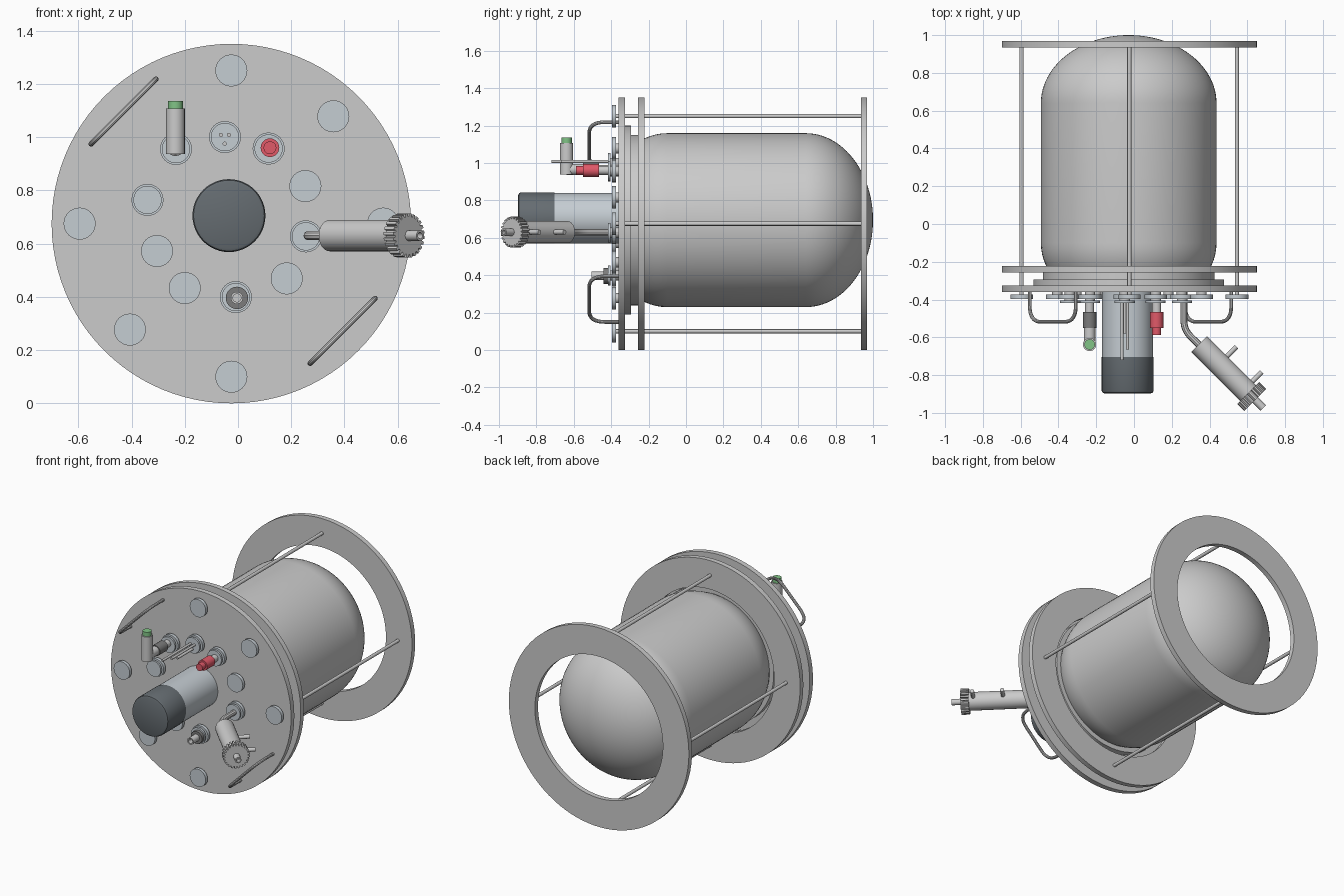
import bpy, bmesh, math
from mathutils import Vector, Matrix

if "Cube" in bpy.data.objects:
    bpy.data.objects.remove(bpy.data.objects["Cube"])

CX, CZ = -0.025, 0.675          # centre of the plates
FRONT = Vector((0, -1, 0))
BACK = Vector((0, 1, 0))


def material(name, rgb):
    m = bpy.data.materials.new(name)
    m.diffuse_color = (*rgb, 1)
    m.use_nodes = True
    m.node_tree.nodes["Principled BSDF"].inputs["Base Color"].default_value = m.diffuse_color
    return m


light = material("light_steel", (0.56, 0.61, 0.65))
dark = material("dark_grey", (0.13, 0.15, 0.165))
mid = material("mid_grey", (0.2, 0.2, 0.2))
red = material("red", (0.75, 0.1, 0.14))
green = material("green", (0.22, 0.55, 0.24))


def finish(name, bm, mat=None):
    bmesh.ops.remove_doubles(bm, verts=bm.verts, dist=1e-5)
    bmesh.ops.recalc_face_normals(bm, faces=bm.faces)
    me = bpy.data.meshes.new(name)
    bm.to_mesh(me)
    bm.free()
    ob = bpy.data.objects.new(name, me)
    bpy.context.collection.objects.link(ob)
    if mat:
        me.materials.append(mat)
    bpy.ops.object.select_all(action='DESELECT')
    ob.select_set(True)
    bpy.context.view_layer.objects.active = ob
    bpy.ops.object.shade_smooth_by_angle(angle=math.radians(35))
    return ob


def revolve(name, profile, origin, axis, mat=None, segs=32, closed=False):
    """Spin (radius, distance along axis) points around an axis."""
    rot = Vector(axis).to_track_quat('Z', 'Y').to_matrix().to_4x4()
    mtx = Matrix.Translation(Vector(origin)) @ rot
    bm = bmesh.new()
    rings = []
    for r, h in profile:
        rings.append([bm.verts.new(mtx @ Vector((r * math.cos(a), r * math.sin(a), h)))
                      if r > 0 or i == 0 else None
                      for i, a in enumerate(2 * math.pi * k / segs for k in range(segs))])
    pairs = list(zip(rings, rings[1:])) + ([(rings[-1], rings[0])] if closed else [])
    for a, b in pairs:
        for i in range(segs):
            j = (i + 1) % segs
            quad = [a[i] or a[0], a[j] or a[0], b[j] or b[0], b[i] or b[0]]
            bm.faces.new(list(dict.fromkeys(quad)))
    return finish(name, bm, mat)


def cyl(name, p0, p1, r, mat=None, segs=24, bevel=0.0):
    d = Vector(p1) - Vector(p0)
    n = d.length
    end = [(r, n - bevel), (r - bevel * 0.3, n - bevel * 0.3), (r - bevel, n)] if bevel else [(r, n)]
    return revolve(name, [(0, 0), (r, 0)] + end + [(0, n)], p0, d, mat, segs)


def ycyl(name, x, z, y0, y1, r, mat=None, segs=24, bevel=0.0):
    return cyl(name, (x, y0, z), (x, y1, z), r, mat, segs, bevel)


def pipe(name, pts, r, bend):
    """Round tube through points with rounded corners."""
    pts = [Vector(p) for p in pts]
    path = [pts[0]]
    for a, b, c in zip(pts, pts[1:], pts[2:]):
        s, e = b + (a - b).normalized() * bend, b + (c - b).normalized() * bend
        for k in range(9):
            t = k / 8
            path.append(s * (1 - t) ** 2 + b * 2 * t * (1 - t) + e * t * t)
    path.append(pts[-1])
    cu = bpy.data.curves.new(name, 'CURVE')
    cu.dimensions = '3D'
    cu.bevel_depth = r
    cu.bevel_resolution = 3
    cu.use_fill_caps = True
    sp = cu.splines.new('POLY')
    sp.points.add(len(path) - 1)
    for p, v in zip(sp.points, path):
        p.co = (*v, 1)
    tmp = bpy.data.objects.new(name + "_path", cu)
    bpy.context.collection.objects.link(tmp)
    bm = bmesh.new()
    bm.from_mesh(tmp.to_mesh())
    bpy.data.objects.remove(tmp)
    return finish(name, bm)


# Front plate and the two open rings
ycyl("front_plate", CX, CZ, -0.325, -0.36, 0.675, segs=96)
for name, y in (("middle_ring", -0.257), ("rear_ring", 0.935)):
    revolve(name, [(0.48, 0), (0.675, 0), (0.675, 0.034), (0.48, 0.034)],
            (CX, y, CZ), BACK, segs=96, closed=True)

# Tank with elliptical ends, and its stepped flange
TX, TZ = -0.028, 0.694
tank = [(0, -0.28)]
for k in range(6, -1, -1):
    a = k * math.radians(5)
    tank.append((0.465 * math.cos(a), -0.10 - 0.36 * math.sin(a)))
for k in range(0, 24):
    a = k / 24 * math.pi / 2
    tank.append((0.465 * math.cos(a), 0.64 + 0.36 * math.sin(a)))
tank.append((0, 1.0))
revolve("tank", tank, (TX, 0, TZ), BACK, segs=80)
ycyl("tank_flange", TX, TZ, -0.295, -0.326, 0.505, segs=80)
ycyl("tank_collar", TX, TZ, -0.25, -0.297, 0.455, segs=80)

# Tie rods with end caps
for i in range(4):
    a = i * math.pi / 2
    x, z = CX + 0.57 * math.cos(a), CZ + 0.575 * math.sin(a)
    ycyl(f"tie_rod_{i}", x, z, 0.94, -0.38, 0.011, segs=16)
    ycyl(f"tie_rod_cap_{i}", x, z, -0.374, -0.396, 0.06, light, 32)

# Blank ports on the front plate
blanks = [(0.358, 1.078), (0.253, 0.816), (0.183, 0.469), (-0.406, 0.277),
          (-0.2, 0.433), (-0.304, 0.572), (-0.34, 0.764)]
for i, (x, z) in enumerate(blanks):
    ycyl(f"port_stem_{i}", x, z, -0.35, -0.376, 0.027)
    ycyl(f"port_cap_{i}", x, z, -0.374, -0.396, 0.06, light, 32)
ycyl("port_cover", -0.34, 0.764, -0.405, -0.418, 0.053, light, 32)
ycyl("port_cover_stem", -0.34, 0.764, -0.39, -0.41, 0.027)

# Ports carrying fittings: double clamp discs
fitted = [(-0.049, 1.0), (-0.233, 0.955), (0.115, 0.957), (0.255, 0.627), (-0.008, 0.399)]
for i, (x, z) in enumerate(fitted):
    ycyl(f"fitting_stem_{i}", x, z, -0.35, -0.41, 0.027)
    ycyl(f"fitting_disc_{i}", x, z, -0.374, -0.396, 0.06, light, 32)
    ycyl(f"fitting_clamp_{i}", x, z, -0.405, -0.418, 0.053, light, 32)

# Three probe pins
for i, (x, z, y) in enumerate([(-0.064, 1.008, -0.72), (-0.034, 1.008, -0.665), (-0.05, 0.975, -0.58)]):
    ycyl(f"probe_pin_{i}", x, z, -0.4, y, 0.008, segs=12)

# Motor
MX, MZ = -0.034, 0.705
ycyl("motor_body", MX, MZ, -0.35, -0.703, 0.135, light, 48)
ycyl("motor_cap", MX, MZ, -0.703, -0.897, 0.137, dark, 48, bevel=0.014)

# Upright sensor with green tip
SX, SZ = -0.235, 0.965
ycyl("sensor_neck", SX, SZ, -0.4, -0.47, 0.024)
ycyl("sensor_sleeve", SX, SZ, -0.465, -0.55, 0.036, mid)
ycyl("sensor_elbow", SX, SZ, -0.55, -0.64, 0.03)
cyl("sensor_tube", (SX, -0.638, 0.937), (SX, -0.638, 1.107), 0.035)
cyl("sensor_tip", (SX, -0.638, 1.105), (SX, -0.638, 1.136), 0.028, green)

# Red connector
ycyl("red_connector_neck", 0.12, 0.96, -0.4, -0.468, 0.024)
ycyl("red_connector_body", 0.12, 0.96, -0.465, -0.55, 0.035, red)
ycyl("red_connector_end", 0.12, 0.96, -0.55, -0.587, 0.024, red)

# Lower drain nozzle, hollow at the tip
ycyl("nozzle_base", -0.004, 0.396, -0.41, -0.44, 0.042, mid)
revolve("nozzle_tube", [(0, 0), (0.023, 0), (0.023, 0.075), (0.015, 0.075), (0.015, 0.03), (0, 0.03)],
        (-0.004, -0.43, 0.396), FRONT, segs=24)

# Angled valve on a bent pipe
VZ = 0.63
pipe("valve_pipe", [(0.264, -0.36, VZ), (0.264, -0.56, VZ), (0.36, -0.655, VZ)], 0.018, 0.05)
D = Vector((1, -1, 0)).normalized()
V0 = Vector((0.345, -0.635, VZ))


def along(t, side=0.0):
    return V0 + D * t + Vector((1, 1, 0)).normalized() * side


cyl("valve_body", along(0), along(0.38), 0.059, segs=32)
for i, t in enumerate((0.15, 0.34)):
    cyl(f"valve_stub_{i}", along(t, 0.04), along(t, 0.13), 0.013, segs=16)
revolve("valve_spindle", [(0, 0), (0.02, 0), (0.02, 0.13), (0.012, 0.13), (0.012, 0.1), (0, 0.1)],
        along(0.35), D, segs=20)

# Toothed hand wheel
bm = bmesh.new()
rot = Matrix.Translation(along(0.368)) @ D.to_track_quat('Z', 'Y').to_matrix().to_4x4()
teeth, outline = 24, []
for k in range(teeth):
    for f, r in ((0, 0.071), (0.3, 0.071), (0.4, 0.083), (0.9, 0.083)):
        a = 2 * math.pi * (k + f) / teeth
        outline.append(bm.verts.new(rot @ Vector((r * math.cos(a), r * math.sin(a), 0))))
face = bm.faces.new(outline)
ext = bmesh.ops.extrude_face_region(bm, geom=[face], use_keep_orig=True)
bmesh.ops.translate(bm, vec=D * 0.052, verts=[v for v in ext["geom"] if isinstance(v, bmesh.types.BMVert)])
finish("hand_wheel", bm)

# Carry handles
for name, (xa, za), (xb, zb) in (("upper_handle", (-0.308, 1.218), (-0.552, 0.974)),
                                 ("lower_handle", (0.515, 0.394), (0.271, 0.15))):
    pipe(name, [(xa, -0.35, za), (xa, -0.518, za), (xb, -0.518, zb), (xb, -0.35, zb)], 0.01, 0.085)
